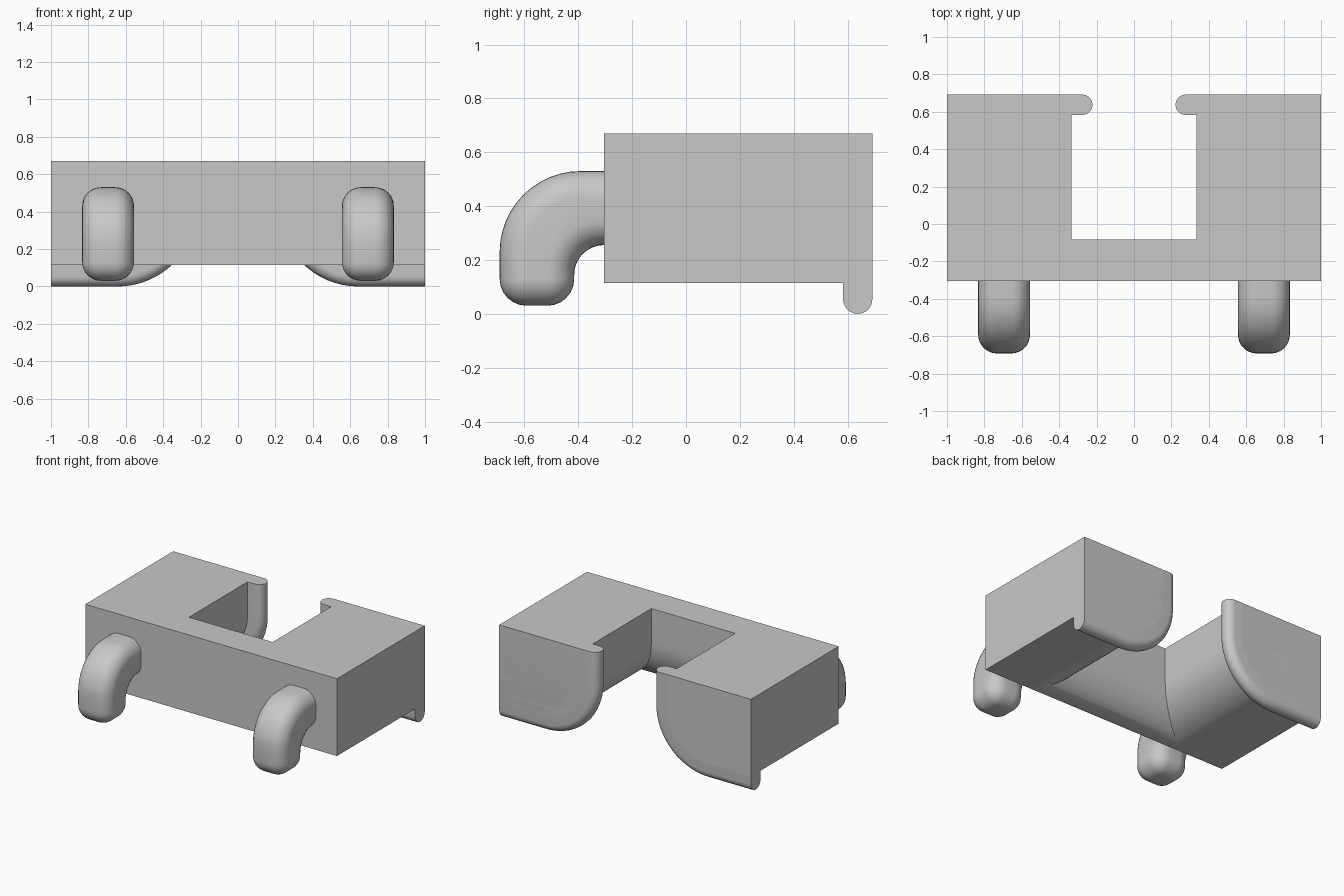
import bpy, bmesh
from math import sin, cos, pi, sqrt, radians

cube = bpy.data.objects.get("Cube")
if cube:
    bpy.data.objects.remove(cube, do_unlink=True)

grey = bpy.data.materials.new("Plain grey")
grey.use_nodes = True
grey.diffuse_color = (0.58, 0.58, 0.58, 1)
grey.node_tree.nodes["Principled BSDF"].inputs["Base Color"].default_value = grey.diffuse_color

# Shared dimensions
FRONT, BACK, TOP, BOTTOM = -0.305, 0.692, 0.669, 0.114
STEPS = 12


def arc(cx, cy, r, a0, a1, n=STEPS):
    """Points on an arc, angles in degrees."""
    angles = [radians(a0 + (a1 - a0) * i / n) for i in range(n + 1)]
    return [(cx + r * cos(a), cy + r * sin(a)) for a in angles]


def loft(name, rings, mirror=False):
    """Skin a stack of matching outlines and cap both ends."""
    bm = bmesh.new()
    rows = [[bm.verts.new(p) for p in ring] for ring in rings]
    for a, b in zip(rows, rows[1:]):
        for i in range(len(a)):
            j = (i + 1) % len(a)
            bm.faces.new((a[i], a[j], b[j], b[i]))
    bm.faces.new(rows[0])
    bm.faces.new(rows[-1])
    bmesh.ops.recalc_face_normals(bm, faces=bm.faces)
    mesh = bpy.data.meshes.new(name)
    bm.to_mesh(mesh)
    bm.free()
    obj = bpy.data.objects.new(name, mesh)
    bpy.context.collection.objects.link(obj)
    mesh.materials.append(grey)
    bpy.ops.object.select_all(action='DESELECT')
    obj.select_set(True)
    bpy.context.view_layer.objects.active = obj
    bpy.ops.object.shade_smooth_by_angle(angle=radians(30))
    if mirror:
        obj.modifiers.new("Mirror", 'MIRROR').use_mirror_merge = False
    return obj


# U-shaped body whose inner walls flare out into rounded lower edges
R = 0.31


def body_ring(z, out):
    x, y = 0.333 + out, -0.082 - out * 0.68
    outline = [(-1, FRONT), (1, FRONT), (1, BACK), (x, BACK),
               (x, y), (-x, y), (-x, BACK), (-1, BACK)]
    return [(px, py, z) for px, py in outline]


rings = []
for i in range(STEPS * 2 + 1):
    a = pi / 2 * i / (STEPS * 2)
    rings.append(body_ring(BOTTOM + R - R * cos(a), R - R * sin(a)))
rings.append(body_ring(TOP, 0))
loft("body", rings)

# Rear lips: plates with a large round corner and a fully rounded rim
LIP_R, RIM = 0.42, 0.0545


def lip_ring(y, inset):
    corner = arc(0.222 + LIP_R, LIP_R, LIP_R - inset, 180, 270, 24)
    outline = [(1, TOP), (0.222 + inset, TOP)] + corner + [(1, inset)]
    return [(x, y, z) for x, z in outline]


rings = []
for i in range(STEPS + 1):
    a = pi * i / STEPS
    rings.append(lip_ring(BACK - RIM + RIM * cos(a), RIM - RIM * sin(a)))
loft("rear_lips", rings, mirror=True)

# Front hooks: bent bars with softened edges and ends
EDGE, X0, X1 = 0.1, 0.556, 0.833
OUT_Y, IN_Y, LOW, HIGH, BEND = -0.692, -0.415, 0.03, 0.53, 0.3


def hook_ring(x, d):
    r = EDGE - d
    root = FRONT + 0.02
    outline = [(root, HIGH - d)]
    outline += arc(OUT_Y + BEND, HIGH - BEND, BEND - d, 90, 180)
    outline += arc(OUT_Y + EDGE, LOW + EDGE, r, 180, 270, 6)
    outline += arc(IN_Y - EDGE, LOW + EDGE, r, 270, 360, 6)
    outline += arc(FRONT, 0.145, 0.11 + d, 180, 90)
    outline += [(root, 0.255 + d)]
    return [(x, y, z) for y, z in outline]


rings = []
half = 8
for i in range(half + 1):
    a = pi / 2 * i / half
    rings.append(hook_ring(X0 + EDGE - EDGE * sin(a), 0.999 * EDGE * (1 - cos(pi / 2 - a))))
for i in range(half + 1):
    a = pi / 2 * i / half
    rings.append(hook_ring(X1 - EDGE + EDGE * cos(a), 0.999 * EDGE * (1 - sin(a))))

# Order the outlines evenly from one side of the hook to the other
rings.sort(key=lambda ring: ring[0][0])
for ring_set in (rings,):
    n = len(ring_set)
    fixed = []
    for k in range(n):
        x = ring_set[k][0][0]
        side = max(0, X0 + EDGE - x, x - (X1 - EDGE))
        fixed.append(hook_ring(x, 0.999 * (EDGE - sqrt(max(0, EDGE ** 2 - side ** 2)))))
loft("front_hooks", fixed, mirror=True)
